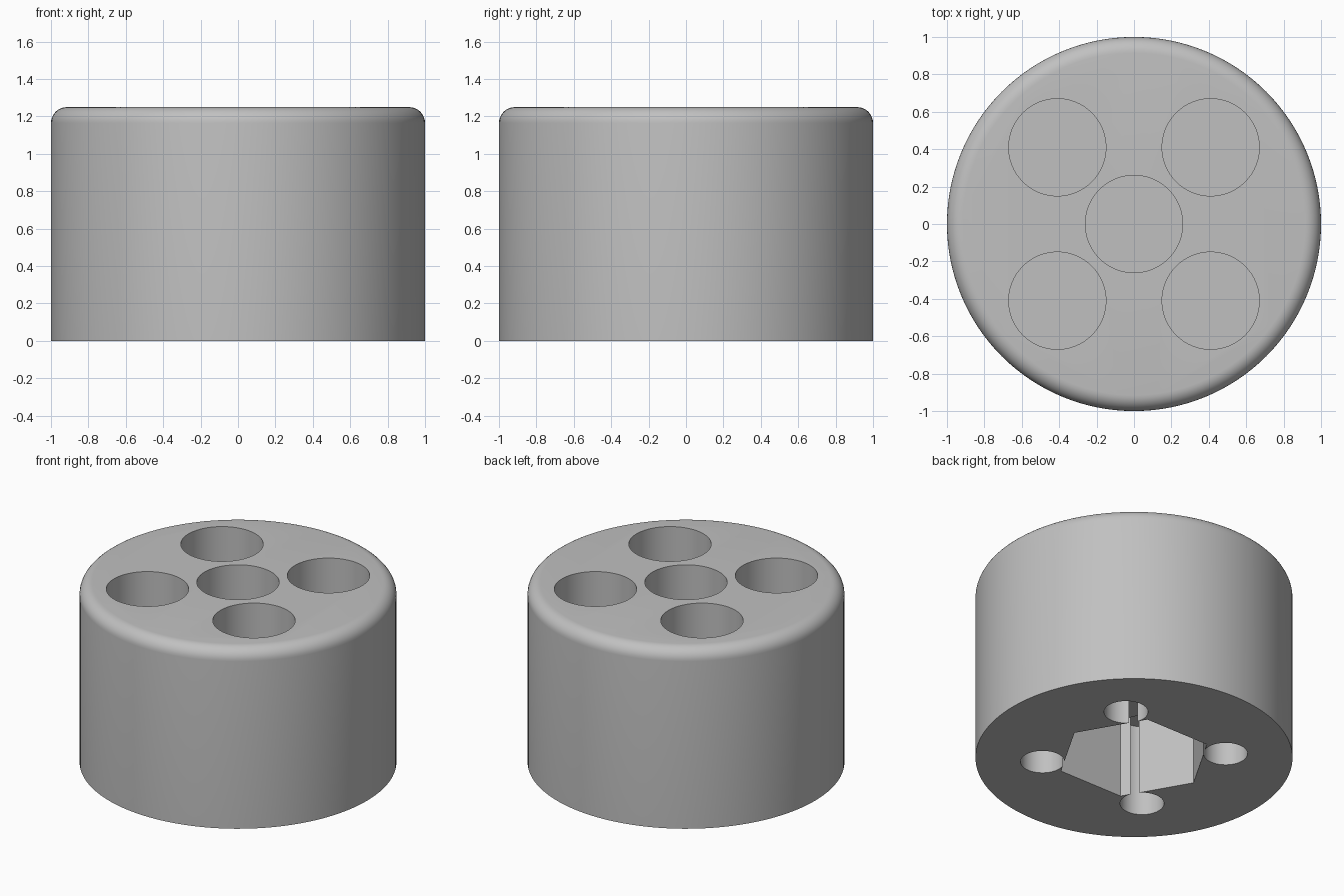
import bpy, bmesh, math

HEIGHT = 1.25
BORE_FLOOR = 0.66      # floor of the round bores sunk from the top
POCKET_TOP = 0.56      # ceiling of the hexagonal pocket
OFFSET = 0.41          # bolt hole position on each axis

if "Cube" in bpy.data.objects:
    bpy.data.objects.remove(bpy.data.objects["Cube"], do_unlink=True)

grey = bpy.data.materials.new("plain grey")
grey.use_nodes = True
colour = (0.53, 0.53, 0.53, 1)
grey.diffuse_color = colour
grey.node_tree.nodes["Principled BSDF"].inputs["Base Color"].default_value = colour


def cylinder(name, radius, z0, z1, x=0, y=0, sides=64):
    bpy.ops.mesh.primitive_cylinder_add(vertices=sides, radius=radius, depth=z1 - z0,
                                        location=(x, y, (z0 + z1) / 2))
    obj = bpy.context.object
    obj.name = name
    obj.data.materials.append(grey)
    return obj


# Round body with a filleted top rim
body = cylinder("round_body", 1, 0, HEIGHT, sides=128)
bm = bmesh.new()
bm.from_mesh(body.data)
rim = [e for e in bm.edges if all(v.co.z > 0 for v in e.verts)]
bmesh.ops.bevel(bm, geom=rim, offset=0.085, segments=8, profile=0.5, affect='EDGES')
bm.to_mesh(body.data)
bm.free()

# Central bore from above, hexagonal pocket from below with corners on the x axis
cutters = [cylinder("central_bore", 0.26, BORE_FLOOR, HEIGHT + 0.1)]
pocket = cylinder("hex_pocket", 0.49, -0.1, POCKET_TOP, sides=6)
pocket.rotation_euler.z = math.radians(30)
cutters.append(pocket)

# Four counterbores, each over a narrow screw hole closed by a thin web
for x in (-OFFSET, OFFSET):
    for y in (-OFFSET, OFFSET):
        cutters += [
            cylinder("counterbore", 0.26, BORE_FLOOR, HEIGHT + 0.1, x, y),
            cylinder("web_recess", 0.139, BORE_FLOOR - 0.008, BORE_FLOOR + 0.1, x, y, 48),
            cylinder("screw_hole", 0.139, -0.1, BORE_FLOOR - 0.02, x, y, 48)]

# Cut every hole, then drop the cutters
bpy.context.view_layer.objects.active = body
for cutter in cutters:
    cutter.hide_render = True
    cut = body.modifiers.new("cut", 'BOOLEAN')
    cut.operation = 'DIFFERENCE'
    cut.solver = 'EXACT'
    cut.object = cutter
    bpy.ops.object.modifier_apply(modifier=cut.name)
for cutter in cutters:
    bpy.data.objects.remove(cutter, do_unlink=True)

# Smooth shading with crisp hole edges
bpy.ops.object.select_all(action='DESELECT')
body.select_set(True)
bpy.context.view_layer.objects.active = body
bpy.ops.object.shade_smooth_by_angle(angle=math.radians(30))
